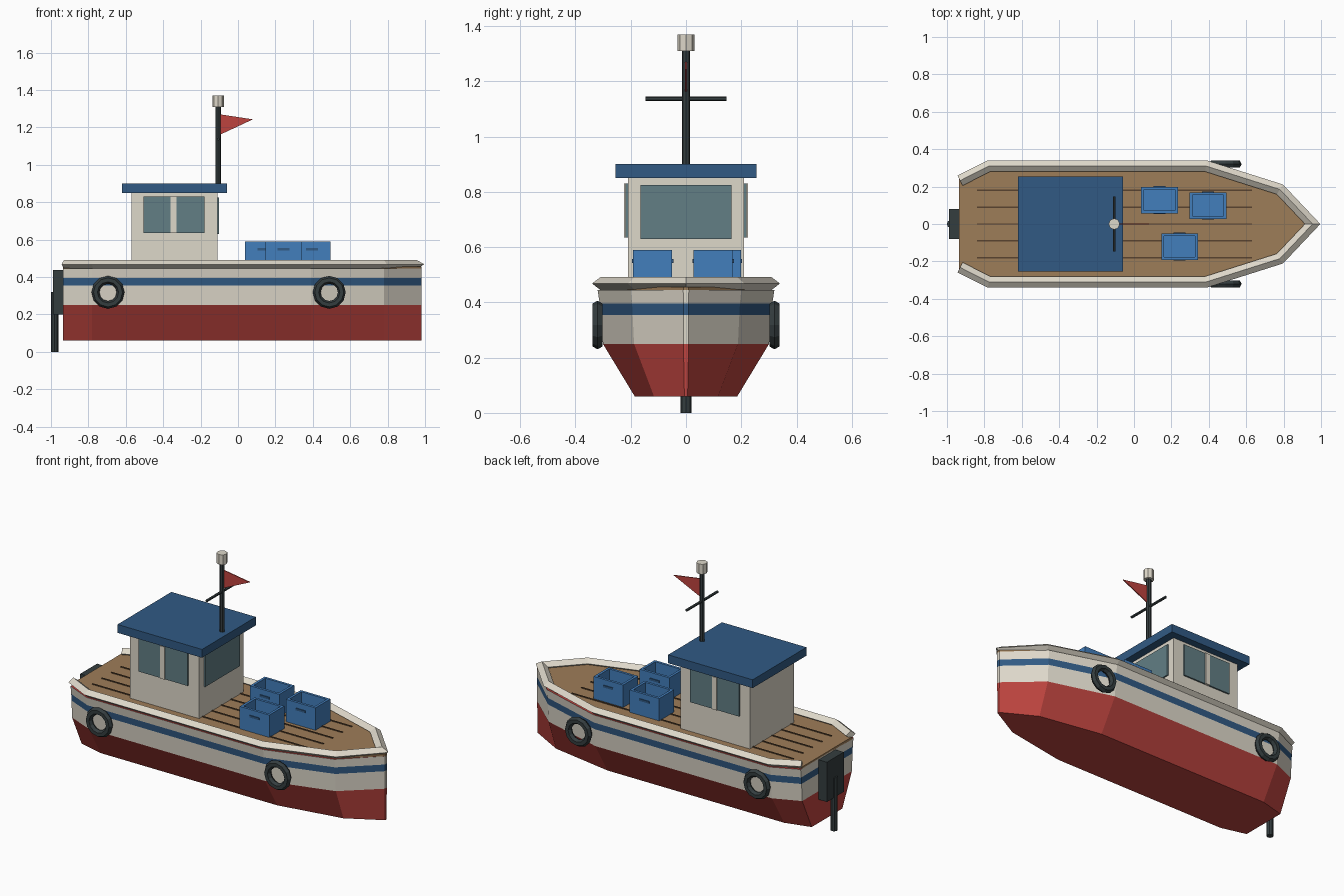
import bpy, bmesh, math
from mathutils import Vector, Matrix

if "Cube" in bpy.data.objects:
    bpy.data.objects.remove(bpy.data.objects["Cube"])


def material(name, r, g, b):
    m = bpy.data.materials.new(name)
    lin = [((c / 255 + 0.055) / 1.055) ** 2.4 for c in (r, g, b)]
    m.diffuse_color = (*lin, 1)
    m.use_nodes = True
    m.node_tree.nodes["Principled BSDF"].inputs["Base Color"].default_value = m.diffuse_color
    return m


RED = material("red", 190, 68, 63)
CREAM = material("cream", 222, 216, 202)
NAVY = material("navy blue", 49, 90, 132)
CRATE = material("crate blue", 66, 126, 188)
WOOD = material("deck wood", 158, 125, 88)
SEAM = material("dark wood", 88, 66, 46)
DARK = material("dark grey", 52, 61, 63)
GLASS = material("window glass", 98, 126, 133)


def finish(name, bm, *mats):
    bmesh.ops.recalc_face_normals(bm, faces=bm.faces)
    me = bpy.data.meshes.new(name)
    bm.to_mesh(me)
    bm.free()
    for m in mats:
        me.materials.append(m)
    ob = bpy.data.objects.new(name, me)
    bpy.context.collection.objects.link(ob)
    return ob


def add_box(bm, x0, x1, y0, y1, z0, z1):
    mat = Matrix.Translation(((x0 + x1) / 2, (y0 + y1) / 2, (z0 + z1) / 2)) \
        @ Matrix.Diagonal((x1 - x0, y1 - y0, z1 - z0, 1))
    bmesh.ops.create_cube(bm, size=1, matrix=mat)


def box(name, mat, *dims):
    bm = bmesh.new()
    add_box(bm, *dims)
    return finish(name, bm, mat)


def rod(name, mat, a, b, r, sides=8):
    a, b = Vector(a), Vector(b)
    bm = bmesh.new()
    rot = (b - a).to_track_quat('Z', 'Y').to_matrix().to_4x4()
    bmesh.ops.create_cone(bm, cap_ends=True, segments=sides, radius1=r, radius2=r,
                          depth=(b - a).length, matrix=Matrix.Translation((a + b) / 2) @ rot)
    return finish(name, bm, mat)


def loft(bm, rings, caps=True):
    """Skin closed rings of points; returns side faces grouped per layer."""
    vs = [[bm.verts.new(p) for p in ring] for ring in rings]
    n = len(vs[0])
    layers = [[bm.faces.new((a[i], a[(i + 1) % n], b[(i + 1) % n], b[i])) for i in range(n)]
              for a, b in zip(vs, vs[1:])]
    if caps:
        bm.faces.new(vs[0])
        bm.faces.new(vs[-1])
    return layers


# Hull: one plan outline, narrowed towards the keel, coloured by height band
HALF = [(-0.935, 0.25), (-0.78, 0.32), (0.39, 0.32), (0.78, 0.2), (0.98, 0.01)]


def outline(scale, z):
    side = [(x, y * scale, z) for x, y in HALF]
    return side + [(x, -y, z) for x, y, z in reversed(side)]


bm = bmesh.new()
bands = loft(bm, [outline(s, z) for s, z in
                  ((0.58, 0.06), (0.94, 0.25), (0.965, 0.355), (0.975, 0.395), (1, 0.445))])
for faces, index in zip(bands, (0, 1, 2, 1)):
    for f in faces:
        f.material_index = index
for f in bm.faces:
    if all(v.co.z < 0.07 for v in f.verts):
        f.material_index = 0
finish("hull", bm, RED, CREAM, NAVY)

# Deck with plank seams
bm = bmesh.new()
loft(bm, [outline(0.94, 0.44), outline(0.94, 0.455)])
finish("deck", bm, WOOD)
bm = bmesh.new()
for i in range(-2, 3):
    add_box(bm, -0.84, 0.63, i * 0.09 - 0.004, i * 0.09 + 0.004, 0.452, 0.459)
finish("plank_seams", bm, SEAM)

# Rail: diamond section swept around the bow, open at the stern
port = [(-0.93, 0.232), (-0.775, 0.31), (0.385, 0.31), (0.78, 0.185)]
path = [Vector(p) for p in port + [(0.955, 0)] + [(x, -y) for x, y in reversed(port)]]
rings = []
for i, p in enumerate(path):
    d0 = (p - path[max(i - 1, 0)]).normalized()
    d1 = (path[min(i + 1, len(path) - 1)] - p).normalized()
    t = (d0 + d1).normalized()
    miter = max(t.dot(d1), t.dot(d0))
    n = Vector((-t.y, t.x)) * 0.03 / miter
    rings.append([(p.x + n.x, p.y + n.y, 0.468), (p.x, p.y, 0.491),
                  (p.x - n.x, p.y - n.y, 0.468), (p.x, p.y, 0.445)])
bm = bmesh.new()
loft(bm, rings)
finish("rail", bm, CREAM)

# Cabin, roof and windows
box("cabin", CREAM, -0.57, -0.11, -0.21, 0.21, 0.45, 0.85)
box("cabin_roof", NAVY, -0.62, -0.06, -0.255, 0.255, 0.85, 0.9)
box("front_window", GLASS, -0.112, -0.101, -0.165, 0.165, 0.63, 0.825)
for s, label in ((-1, "right"), (1, "left")):
    y0, y1 = sorted((s * 0.208, s * 0.219))
    for x0, x1, end in ((-0.505, -0.36, "rear"), (-0.33, -0.18, "fore")):
        box(f"{label}_{end}_window", GLASS, x0, x1, y0, y1, 0.635, 0.83)
    y0, y1 = sorted((s * 0.208, s * 0.224))
    box(f"{label}_window_post", CREAM, -0.36, -0.33, y0, y1, 0.635, 0.83)

# Mast, spar, lamp and pennant
rod("mast", DARK, (-0.106, 0, 0.89), (-0.106, 0, 1.31), 0.015)
rod("mast_spar", DARK, (-0.106, -0.147, 1.137), (-0.106, 0.147, 1.137), 0.008, 6)
rod("mast_lamp", CREAM, (-0.106, 0, 1.31), (-0.106, 0, 1.37), 0.03)
bm = bmesh.new()
flag = ((-0.098, 1.27), (-0.098, 1.16), (0.08, 1.243))
loft(bm, [[(x, y, z) for x, z in flag] for y in (-0.003, 0.003)])
finish("pennant", bm, RED)


# Crates: open boxes with handle plates
def crate(name, cx, cy):
    w, d, z0, z1, t = 0.098, 0.071, 0.456, 0.59, 0.015

    def rect(i, z):
        return [(cx + sx * (w - i), cy + sy * (d - i), z)
                for sx, sy in ((-1, -1), (1, -1), (1, 1), (-1, 1))]
    bm = bmesh.new()
    loft(bm, [rect(0, z0), rect(0, z1), rect(t, z1), rect(t, z0 + t)])
    finish(name, bm, CRATE)
    bm = bmesh.new()
    for s in (-1, 1):
        y = cy + s * d
        add_box(bm, cx - 0.032, cx + 0.032, y - 0.004, y + 0.004, 0.543, 0.556)
    finish(name + "_handles", bm, NAVY)


crate("rear_crate", 0.136, 0.128)
crate("fore_crate", 0.396, 0.098)
crate("side_crate", 0.244, -0.121)


# Tyre fenders
def tyre(name, x, y, z, major=0.067, minor=0.021, n=12, m=6):
    bm = bmesh.new()
    rings = []
    for i in range(n + 1):
        a = math.tau * i / n
        rings.append([(x + (major + minor * math.cos(b)) * math.cos(a), y + minor * math.sin(b),
                       z + (major + minor * math.cos(b)) * math.sin(a))
                      for b in (math.tau * j / m for j in range(m))])
    loft(bm, rings, caps=False)
    bmesh.ops.remove_doubles(bm, verts=bm.verts, dist=1e-5)
    finish(name, bm, DARK)


for s, label in ((-1, "right"), (1, "left")):
    tyre(f"{label}_rear_fender", -0.695, s * 0.32, 0.318)
    tyre(f"{label}_fore_fender", 0.488, s * 0.32, 0.318)

# Outboard motor
box("motor_body", DARK, -0.99, -0.932, -0.08, 0.08, 0.2, 0.438)
rod("motor_shaft", DARK, (-0.981, 0, 0), (-0.981, 0, 0.32), 0.02)
